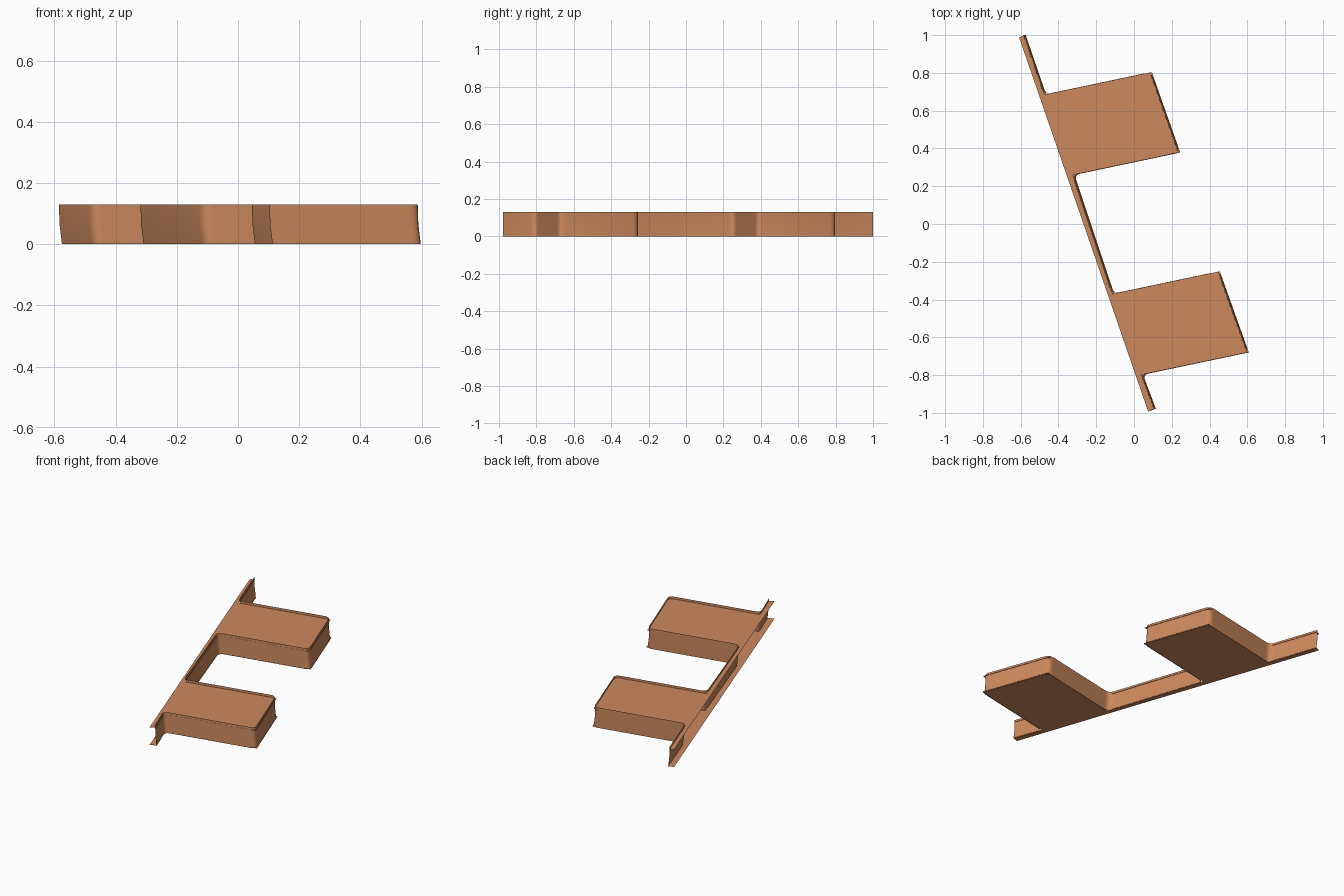
import bpy
import bmesh
from mathutils import Vector

cube = bpy.data.objects.get("Cube")
if cube:
    bpy.data.objects.remove(cube, do_unlink=True)

clay = bpy.data.materials.new("terracotta")
clay.use_nodes = True
COLOR = (0.60, 0.25, 0.11, 1)
clay.diffuse_color = COLOR
clay.node_tree.nodes["Principled BSDF"].inputs["Base Color"].default_value = COLOR


def add_mesh(name, build):
    bm = bmesh.new()
    build(bm)
    mesh = bpy.data.meshes.new(name)
    bm.to_mesh(mesh)
    bm.free()
    mesh.materials.append(clay)
    obj = bpy.data.objects.new(name, mesh)
    bpy.context.collection.objects.link(obj)
    return obj


# Layout: a slanted spine with two skewed bays branching off it
ARM = Vector((0.56, 0.118))
MOUTHS = [((-0.465, 0.685), (-0.315, 0.26)), ((-0.105, -0.37), (0.048, -0.798))]
BACK, FRONT = Vector((-0.573, 1.0)), Vector((0.116, -0.978))
SPINE_BACK, SPINE_FRONT = Vector((-0.608, 0.987)), Vector((0.075, -0.993))

edge_path = [BACK]
for upper, lower in MOUTHS:
    upper, lower = Vector(upper), Vector(lower)
    edge_path += [upper, upper + ARM, lower + ARM, lower]
edge_path.append(FRONT)


def rounded(points, radius=0.035, steps=5):
    """Round the inner corners of an open path."""
    out = [points[0]]
    for a, b, c in zip(points, points[1:], points[2:]):
        p = b + (a - b).normalized() * radius
        q = b + (c - b).normalized() * radius
        for i in range(steps + 1):
            t = i / steps
            out.append(p * (1 - t) ** 2 + b * 2 * t * (1 - t) + q * t * t)
    return out + [points[-1]]


def plate(name, z, shift, up):
    outline = [p + Vector((shift, 0)) for p in edge_path] + [SPINE_FRONT, SPINE_BACK]

    def build(bm):
        face = bm.faces.new([bm.verts.new((p.x, p.y, z)) for p in outline])
        face.normal_update()
        if (face.normal.z > 0) != up:
            face.normal_flip()
        bmesh.ops.triangulate(bm, faces=[face])
    return add_mesh(name, build)


# Floor and deck sheets
plate("bottom_plate", 0.004, 0, False)
plate("top_plate", 0.115, -0.008, True)


# Thin wall following the stepped edge, rising just above the deck
def build_wall(bm):
    path = rounded(edge_path)
    rings = [[bm.verts.new((p.x + shift, p.y, z)) for p in path]
             for z, shift in ((0, -0.002), (0.065, -0.01), (0.13, -0.012))]
    for low, high in zip(rings, rings[1:]):
        for i in range(len(path) - 1):
            bm.faces.new((low[i + 1], low[i], high[i], high[i + 1]))


wall = add_mesh("edge_wall", build_wall)
bpy.ops.object.select_all(action='DESELECT')
wall.select_set(True)
bpy.context.view_layer.objects.active = wall
bpy.ops.object.shade_smooth_by_angle(angle=0.7)
